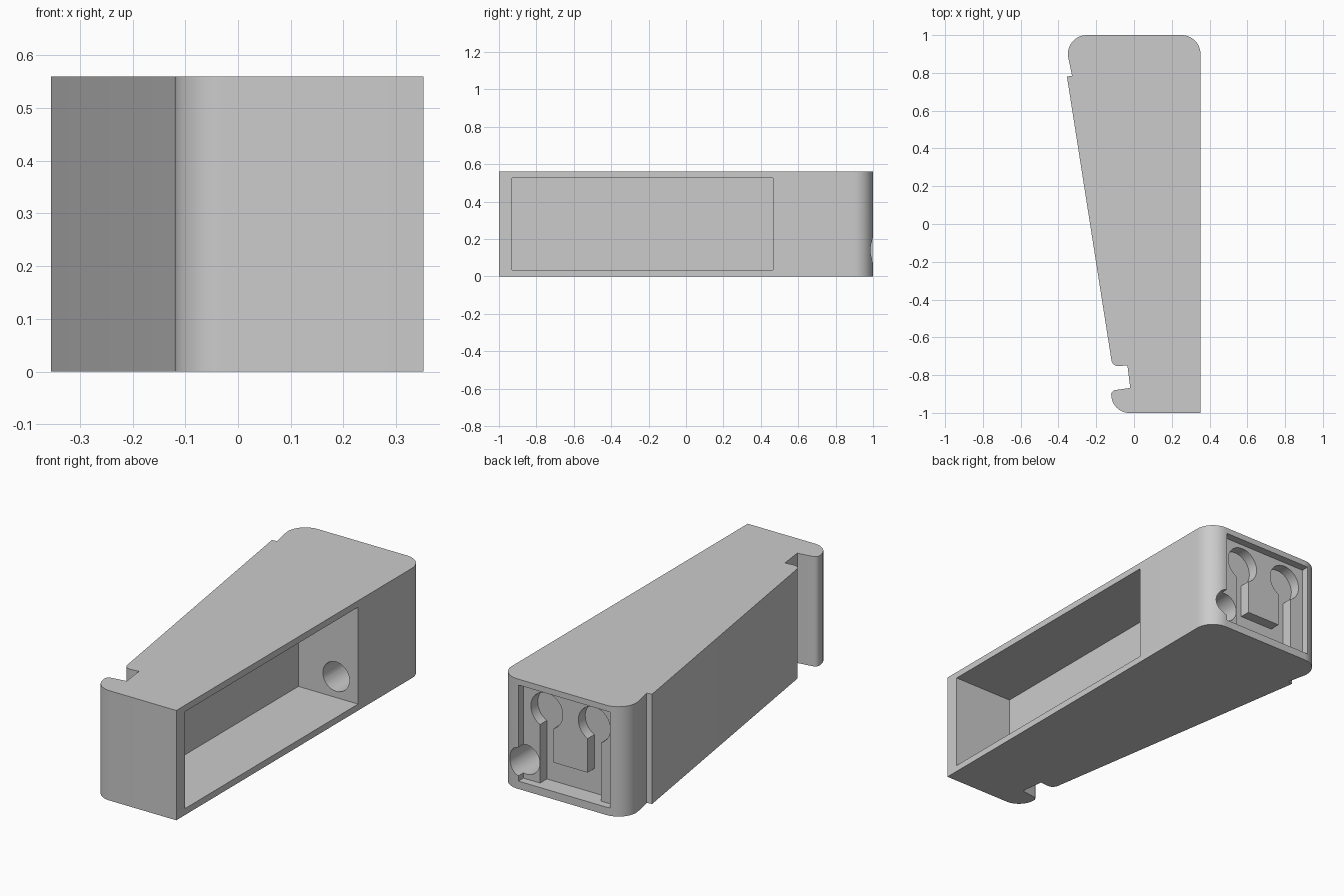
import bpy, bmesh
from math import radians, cos, sin
from mathutils import Vector

cube = bpy.data.objects.get("Cube")
if cube:
    bpy.data.objects.remove(cube, do_unlink=True)

grey = bpy.data.materials.new("plain grey")
grey.use_nodes = True
colour = (0.6, 0.6, 0.6, 1)
grey.diffuse_color = colour
grey.node_tree.nodes["Principled BSDF"].inputs["Base Color"].default_value = colour

HEIGHT = 0.56


def arc(cx, cy, r, start, end, steps=12):
    """Points on a circular arc, angles in degrees."""
    angles = [radians(start + (end - start) * i / steps) for i in range(steps + 1)]
    return [(cx + r * cos(a), cy + r * sin(a)) for a in angles]


def prism(name, outline, place, depth):
    """Extrude a 2D outline; place maps its points into space."""
    bm = bmesh.new()
    face = bm.faces.new([bm.verts.new(place(u, v)) for u, v in outline])
    grown = bmesh.ops.extrude_face_region(bm, geom=[face])["geom"]
    moved = [g for g in grown if isinstance(g, bmesh.types.BMVert)]
    bmesh.ops.translate(bm, verts=moved, vec=Vector(depth))
    bmesh.ops.recalc_face_normals(bm, faces=bm.faces)
    mesh = bpy.data.meshes.new(name)
    bm.to_mesh(mesh)
    bm.free()
    mesh.materials.append(grey)
    obj = bpy.data.objects.new(name, mesh)
    bpy.context.collection.objects.link(obj)
    return obj


def rectangle(u0, u1, v0, v1):
    return [(u0, v0), (u1, v0), (u1, v1), (u0, v1)]


def cut(target, cutter):
    cutter.hide_render = True
    mod = target.modifiers.new("cut", 'BOOLEAN')
    mod.operation = 'DIFFERENCE'
    mod.solver = 'EXACT'
    mod.object = cutter
    bpy.context.view_layer.objects.active = target
    bpy.ops.object.modifier_apply(modifier=mod.name)
    bpy.data.objects.remove(cutter, do_unlink=True)


# Wedge body: straight right side, rounded back, tapered side, hooked front
outline = [(0.352, -1.0)]
outline += arc(0.252, 0.9, 0.1, 0, 90)
outline += arc(-0.25, 0.9, 0.1, 90, 188)
outline += [(-0.328, 0.785), (-0.355, 0.78)]
outline += arc(-0.082, -0.715, 0.038, 188, 270, 8)
outline += [(-0.035, -0.748), (-0.02, -0.868)]
outline += arc(-0.095, -0.905, 0.026, 100, 180, 8)
outline += arc(-0.025, -0.905, 0.095, 180, 270)
body = prism("wedge_body", outline, lambda x, y: (x, y, 0), (0, 0, HEIGHT))

# Long open compartment in the right side
cut(body, prism("compartment_cutter", rectangle(-0.93, 0.465, 0.033, 0.527),
                lambda y, z: (0.015, y, z), (0.5, 0, 0)))

# Shallow recess in the back
cut(body, prism("recess_cutter", rectangle(-0.27, 0.245, 0.04, 0.53),
                lambda x, z: (x, 0.96, z), (0, 0.2, 0)))

# Twin keyholes joined below a central tab
MIDDLE, OFFSET = -0.021, 0.134
half = [(OFFSET + 0.038, 0.04)]
half += arc(OFFSET, 0.42, 0.09, -65, 245, 32)
half += [(OFFSET - 0.038, 0.165)]
keyholes = half + [(-u, v) for u, v in reversed(half)]
cut(body, prism("keyhole_cutter", keyholes,
                lambda u, z: (MIDDLE + u, 0.905, z), (0, 0.15, 0)))

# Cable hole from the compartment out through the back
cut(body, prism("cable_hole_cutter", arc(0.228, 0.14, 0.075, 0, 348.75, 31),
                lambda x, z: (x, 0.4, z), (0, 0.8, 0)))

# Smooth the rounded corners, keep the edges crisp
bpy.ops.object.select_all(action='DESELECT')
body.select_set(True)
bpy.context.view_layer.objects.active = body
bpy.ops.object.shade_smooth_by_angle(angle=radians(30))
